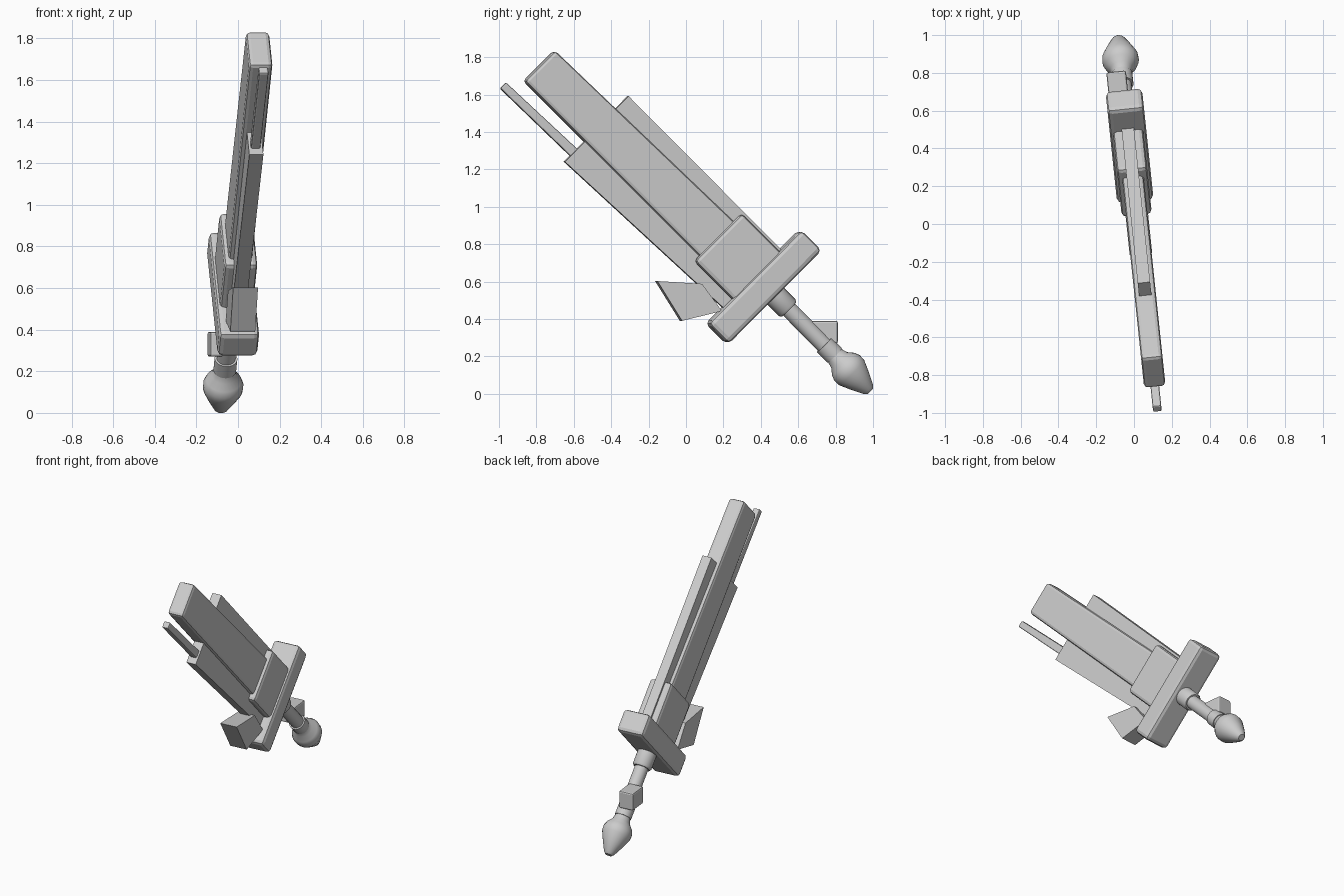
import bpy, bmesh, math
from mathutils import Matrix, Vector

if "Cube" in bpy.data.objects:
    bpy.data.objects.remove(bpy.data.objects["Cube"], do_unlink=True)

# One plain grey
grey = bpy.data.materials.new("plain_grey")
grey.use_nodes = True
grey.diffuse_color = (0.6, 0.6, 0.6, 1)
grey.node_tree.nodes["Principled BSDF"].inputs["Base Color"].default_value = (0.6, 0.6, 0.6, 1)

# Weapon frame: first axis runs guard to tip, second across the blade, third is thickness
R = math.sqrt(0.5)
TURN = Matrix.Translation((0.02, 0, 0)) @ Matrix.Rotation(math.radians(6), 4, 'Z')
FRAME = TURN @ Matrix(((0, 0, -1, 0), (-R, R, 0, 0), (R, R, 0, 0), (0, 0, 0, 1)))
AXIS = 0.71


def finish(name, bm):
    bmesh.ops.recalc_face_normals(bm, faces=bm.faces)
    bm.transform(FRAME)
    mesh = bpy.data.meshes.new(name)
    bm.to_mesh(mesh)
    bm.free()
    mesh.materials.append(grey)
    obj = bpy.data.objects.new(name, mesh)
    bpy.context.collection.objects.link(obj)
    return obj


def prism(name, outline, half, shift=0, bevel=0):
    """Extrude an outline to both sides of the blade plane, with optional bevel."""
    bm = bmesh.new()
    face = bm.faces.new([bm.verts.new((s, t, shift - half)) for s, t in outline])
    ext = bmesh.ops.extrude_face_region(bm, geom=[face])
    top = [v for v in ext["geom"] if isinstance(v, bmesh.types.BMVert)]
    bmesh.ops.translate(bm, verts=top, vec=(0, 0, 2 * half))
    obj = finish(name, bm)
    if bevel:
        mod = obj.modifiers.new("bevel", 'BEVEL')
        mod.width = bevel
        mod.segments = 2
    return obj


def box(name, s0, s1, t0, t1, half, bevel=0):
    return prism(name, [(s0, t0), (s1, t0), (s1, t1), (s0, t1)], half, 0, bevel)


def side(points):
    """Turn upright (y, z) points into the weapon frame."""
    return [((z - y) * R, (y + z) * R) for y, z in points]


def lathe(name, profile, sides=24):
    """Spin (position, radius) pairs about the handle axis."""
    bm = bmesh.new()
    verts = [bm.verts.new((s, AXIS + r, 0)) for s, r in profile]
    edges = [bm.edges.new(pair) for pair in zip(verts, verts[1:])]
    bmesh.ops.spin(bm, geom=verts + edges, cent=(0, AXIS, 0), axis=(1, 0, 0),
                   angle=2 * math.pi, steps=sides)
    bmesh.ops.remove_doubles(bm, verts=bm.verts, dist=0.0005)
    obj = finish(name, bm)
    bpy.ops.object.select_all(action='DESELECT')
    obj.select_set(True)
    bpy.context.view_layer.objects.active = obj
    bpy.ops.object.shade_smooth_by_angle(angle=math.radians(35))
    return obj


# Blade: thick core, two thin side plates and a thin rod
prism("main_blade", [(0.1, 0.57), (1.8, 0.565), (1.8, 0.797), (0.1, 0.84)], 0.057, 0, 0.02)
box("upper_blade", 0.15, 1.346, 0.77, 0.905, 0.033)
prism("lower_blade", [(0.15, 0.467), (1.34, 0.415), (1.34, 0.6), (0.15, 0.6)], 0.034)
prism("blade_rod", [(1.25, 0.46), (1.862, 0.447), (1.862, 0.492), (1.25, 0.515)], 0.023, 0, 0.008)

# Block at the blade root and crossguard
box("blade_block", 0.1, 0.475, 0.53, 0.89, 0.08, 0.022)
box("crossguard", 0.032, 0.187, 0.345, 1.052, 0.097, 0.025)

# Flared spike below the blade root
prism("guard_spike", side([(-0.16, 0.603), (-0.027, 0.39), (0.187, 0.443), (0.08, 0.588)]), 0.06)

# Handle with collars, side lug and pommel
lathe("handle", [(0.06, 0), (0.06, 0.045), (-0.45, 0.045), (-0.45, 0)])
lathe("upper_collar", [(0.06, 0), (0.06, 0.063), (-0.06, 0.063), (-0.072, 0.055), (-0.072, 0)])
lathe("lower_collar", [(-0.34, 0), (-0.34, 0.055), (-0.42, 0.055), (-0.42, 0)])
prism("handle_lug", side([(0.675, 0.27), (0.815, 0.27), (0.815, 0.39), (0.675, 0.39)]),
      0.052, 0.03, 0.01)
lathe("pommel", [(-0.42, 0), (-0.42, 0.05), (-0.455, 0.06), (-0.485, 0.085), (-0.515, 0.097),
                 (-0.55, 0.095), (-0.615, 0.066), (-0.675, 0.036), (-0.69, 0.022), (-0.69, 0)])
